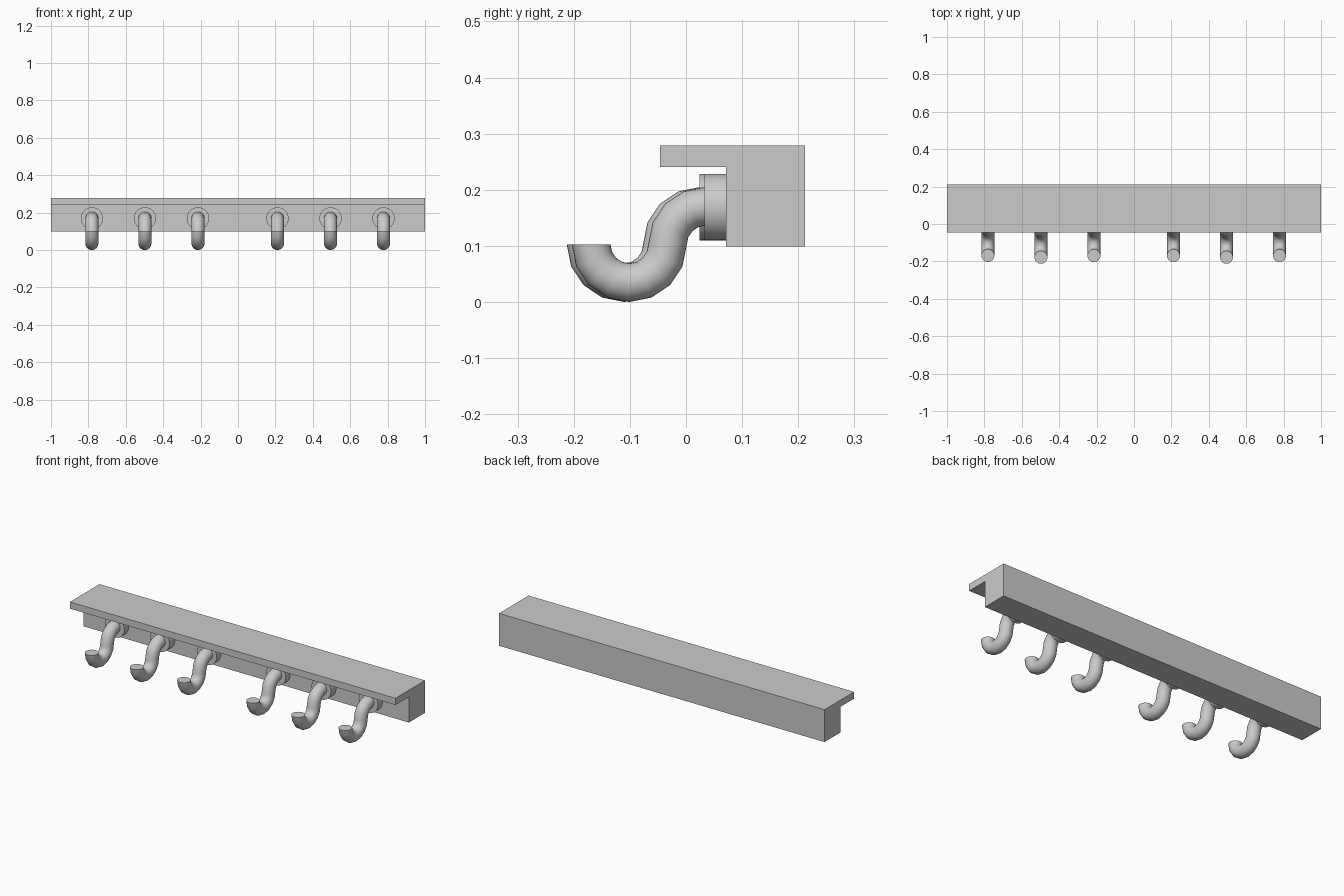
import bpy, bmesh
from math import sin, cos, pi, radians
from mathutils import Vector

if "Cube" in bpy.data.objects:
    bpy.data.objects.remove(bpy.data.objects["Cube"])

PIPE_R, BEND_R, AXIS_Z = 0.0345, 0.068, 0.1705
SIDES, STEP = 24, radians(22.5)


def make_object(name, bm, smooth=False):
    bmesh.ops.recalc_face_normals(bm, faces=bm.faces)
    mesh = bpy.data.meshes.new(name)
    bm.to_mesh(mesh)
    bm.free()
    obj = bpy.data.objects.new(name, mesh)
    bpy.context.collection.objects.link(obj)
    if smooth:
        bpy.ops.object.select_all(action='DESELECT')
        obj.select_set(True)
        bpy.context.view_layer.objects.active = obj
        bpy.ops.object.shade_smooth_by_angle(angle=radians(35))
    return obj


def skin(rings):
    """Bridge a list of point rings into a capped solid."""
    bm = bmesh.new()
    loops = [[bm.verts.new(p) for p in ring] for ring in rings]
    for a, b in zip(loops, loops[1:]):
        for i in range(len(a)):
            j = (i + 1) % len(a)
            bm.faces.new((a[i], a[j], b[j], b[i]))
    bm.faces.new(loops[0])
    bm.faces.new(loops[-1])
    return bm


def ring(x, y, z, ny, nz, r, n):
    """Circle spanned by the x axis and the in-plane normal (ny, nz)."""
    return [Vector((x + r * cos(2 * pi * i / n),
                    y + r * sin(2 * pi * i / n) * ny,
                    z + r * sin(2 * pi * i / n) * nz)) for i in range(n)]


def hook(x, y):
    """S-shaped pipe whose upper bend is centred at depth y."""
    mid_z = AXIS_Z - BEND_R
    rings = [ring(x, y + 0.03, AXIS_Z, 0, 1, PIPE_R, SIDES)]
    # upper quarter bend, from horizontal to straight down
    for k in range(5):
        a = pi / 2 + k * STEP
        rings.append(ring(x, y + BEND_R * cos(a), mid_z + BEND_R * sin(a),
                          cos(a), sin(a), PIPE_R, SIDES))
    # lower half bend, ending in the upturned tip
    for k in range(1, 9):
        a = -k * STEP
        rings.append(ring(x, y - 2 * BEND_R + BEND_R * cos(a), mid_z + BEND_R * sin(a),
                          -cos(a), -sin(a), PIPE_R, SIDES))
    return skin(rings)


# backing rail and overhanging shelf, one stepped profile
profile = [(0.2125, 0.0985), (0.2125, 0.2785), (-0.0465, 0.2785),
           (-0.0465, 0.241), (0.0715, 0.241), (0.0715, 0.0985)]
make_object("shelf_rail", skin([[(x, y, z) for y, z in profile] for x in (-1, 1)]))

# two groups of three hooks, the middle one of each standing slightly proud
for side, centre in (("left", -0.4975), ("right", 0.4945)):
    for i, place in ((-1, "a"), (0, "b"), (1, "c")):
        x = centre + i * 0.2835
        y = 0.026 if i == 0 else 0.035
        make_object(f"hook_{side}_{place}", hook(x, y), True)
        # round mounting flange
        flange = skin([ring(x, d, 0.169, 0, 1, 0.0595, 32) for d in (y - 0.002, 0.08)])
        make_object(f"flange_{side}_{place}", flange, True)
